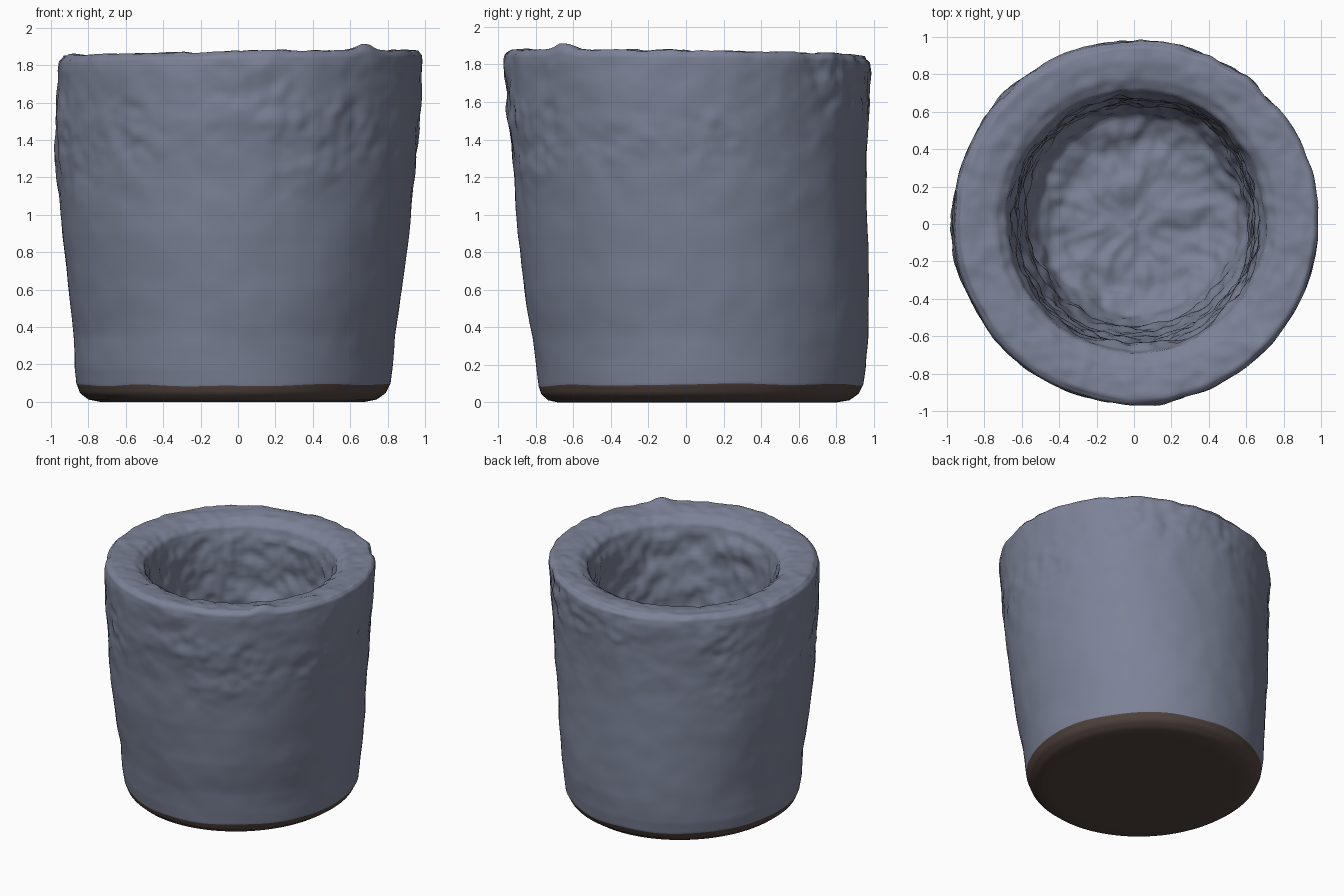
import bpy, bmesh, math
from mathutils import Vector, noise

if "Cube" in bpy.data.objects:
    bpy.data.objects.remove(bpy.data.objects["Cube"])

SEG = 240

def material(name, rgb):
    m = bpy.data.materials.new(name)
    m.diffuse_color = (*rgb, 1)
    m.use_nodes = True
    m.node_tree.nodes["Principled BSDF"].inputs["Base Color"].default_value = m.diffuse_color
    return m

def smooth(a, b, t):
    t = max(0, min(1, (t - a) / (b - a)))
    return t * t * (3 - 2 * t)

# Wall outline: height, then left, right, front and back reach, then ring count to next
outer = [
    (0.00, .40, .38, .38, .42, 6),
    (0.00, .74, .68, .68, .80, 3),
    (0.012, .80, .74, .735, .87, 3),
    (0.045, .845, .79, .77, .92, 3),
    (0.09, .865, .815, .785, .945, 6),
    (0.18, .877, .825, .80, .96, 8),
    (0.35, .88, .838, .82, .975, 10),
    (0.60, .91, .875, .86, .975, 12),
    (0.90, .945, .91, .895, .968, 14),
    (1.20, .965, .945, .915, .962, 14),
    (1.50, .975, .97, .95, .97, 14),
    (1.77, .97, .985, .965, .985, 3),
    (1.82, .96, .985, .96, .98, 3),
]
rim = [
    (1.845, .93, .965, .93, .95, 5),
    (1.845, .85, .88, .85, .87, 5),
    (1.83, .74, .77, .76, .78, 4),
    (1.79, .685, .71, .69, .715, 4),
]
inner = [
    (1.70, .66, .68, .665, .69, 10),
    (1.40, .65, .665, .64, .68, 14),
    (0.95, .63, .65, .60, .67, 14),
    (0.50, .57, .61, .54, .64, 6),
    (0.36, .50, .54, .47, .58, 6),
    (0.29, .38, .41, .36, .44, 12),
    (0.27, .03, .03, .03, .03, 1),
]
rows = [(r, "outer") for r in outer] + [(r, "rim") for r in rim] + [(r, "inner") for r in inner]

# Refine the outline into many rings
rings = []
for i, (row, part) in enumerate(rows):
    if i == len(rows) - 1:
        rings.append((row[:5], part))
        break
    p0, p1, p2, p3 = (rows[max(0, min(len(rows) - 1, i + k))][0] for k in (-1, 0, 1, 2))
    for s in range(row[5]):
        t = s / row[5]
        rings.append(([a + (b - a) * t for a, b in zip(p1[:5], p2[:5])], part))
boundary = next(i for i, (r, p) in enumerate(rings) if abs(r[0] - 0.09) < 1e-6)

# Cup: thick hand-formed wall with off-centre, slightly oval rings
bm = bmesh.new()
grid, info = [], []
for (z, xl, xr, yf, yb), part in rings:
    loop = []
    for k in range(SEG):
        a = 2 * math.pi * k / SEG
        c, s = math.cos(a), math.sin(a)
        x = (xr - xl) / 2 + (xl + xr) / 2 * c
        y = (yb - yf) / 2 + (yf + yb) / 2 * s
        h = z
        # uneven rim height with one raised lump
        if z > 1.3:
            d = (x - .68) ** 2 + (y + .66) ** 2
            h += smooth(1.4, 1.84, z) * (.016 + .014 * x - .012 * y - .015 * smooth(.8, 1, y))
            h += smooth(1.75, 1.84, z) * .035 * math.exp(-d / .006)
        # wavy lower edge of the glaze
        if part == "outer" and z < .3:
            hat = smooth(.02, .09, z) * (1 - smooth(.09, .3, z))
            h += hat * (.018 * noise.noise(Vector((c * 2, s * 2, 4))) - .012 * max(0, -s) + .008)
        loop.append(bm.verts.new((x, y, h)))
        info.append((part, z))
    grid.append(loop)

for i in range(len(grid) - 1):
    for k in range(SEG):
        n = (k + 1) % SEG
        f = bm.faces.new((grid[i][k], grid[i][n], grid[i + 1][n], grid[i + 1][k]))
        f.material_index = 1 if i < boundary else 0
        f.smooth = True
base = bm.faces.new(list(reversed(grid[0])))
base.material_index = 1
bm.faces.new(grid[-1])
bm.normal_update()

# Lumpy clay surface: soft dents, rougher near the top and inside
moves = []
for v, (part, z) in zip(bm.verts, info):
    p = v.co
    soft = noise.noise(p * 2.6 + Vector((3, 1, 7)))
    mid = noise.noise(p * 7)
    fine = noise.noise(p * 15)
    patch = smooth(-.05, .35, noise.noise(p * 2 + Vector((9, 2, 5))))
    if part == "outer":
        k = smooth(.02, .3, z)
        rough = smooth(.9, 1.5, z) * (.25 + .75 * patch)
        d = k * (.009 * soft + .004 * mid) + rough * (.013 * mid + .012 * fine)
    elif part == "rim":
        d = .008 * mid + .009 * fine
    else:
        d = .025 * soft + .025 * mid + .015 * fine
    moves.append(v.normal * d)
for v, m in zip(bm.verts, moves):
    v.co += m
    v.co.z = max(0, v.co.z)

mesh = bpy.data.meshes.new("clay_cup")
bm.to_mesh(mesh)
bm.free()
mesh.materials.append(material("slate blue glaze", (.20, .225, .31)))
mesh.materials.append(material("bare brown clay", (.085, .058, .05)))
cup = bpy.data.objects.new("clay_cup", mesh)
bpy.context.collection.objects.link(cup)
